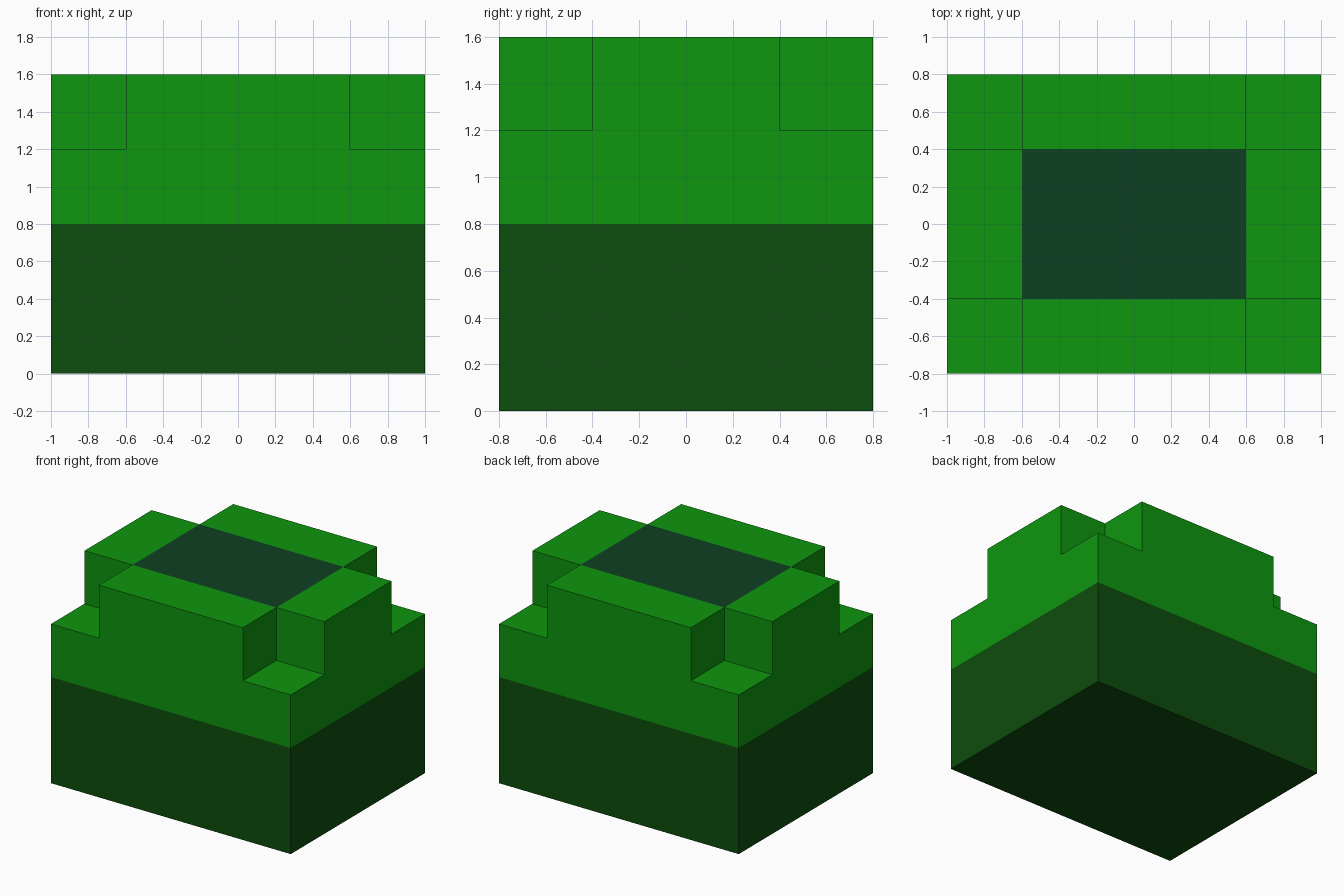
import bpy, bmesh, math
from mathutils import Vector

if "Cube" in bpy.data.objects:
    bpy.data.objects.remove(bpy.data.objects["Cube"])


def material(name, color):
    m = bpy.data.materials.new(name)
    m.diffuse_color = (*color, 1)
    m.use_nodes = True
    m.node_tree.nodes["Principled BSDF"].inputs["Base Color"].default_value = m.diffuse_color
    return m


BASE, BODY, PATCH = range(3)
materials = [
    material("dark green", (0.004, 0.074, 0.004)),
    material("bright green", (0.0044, 0.305, 0.0044)),
    material("deep teal", (0.0048, 0.0513, 0.0168)),
]

# Block with a square notch at each upper corner, starting as a plain box
bm = bmesh.new()
bmesh.ops.create_cube(bm, size=1)
for v in bm.verts:
    v.co = Vector((v.co.x * 2, v.co.y * 1.6, (v.co.z + 0.5) * 1.6))


def slice_at(axis, value):
    normal = Vector((0, 0, 0))
    normal[axis] = 1
    bmesh.ops.bisect_plane(bm, geom=bm.verts[:] + bm.edges[:] + bm.faces[:],
                           plane_co=normal * value, plane_no=normal)


for axis, value in ((0, -0.6), (0, 0.6), (1, -0.4), (1, 0.4), (2, 0.8), (2, 1.2)):
    slice_at(axis, value)


def in_corner(f):
    c = f.calc_center_median()
    return abs(c.x) > 0.6 and abs(c.y) > 0.4 and c.z > 1.2


# Notches: remove the corner faces, then add the floor and two inner walls
bmesh.ops.delete(bm, geom=[f for f in bm.faces if in_corner(f)], context='FACES')
for sx in (-1, 1):
    for sy in (-1, 1):
        xi, xo, yi, yo = sx * 0.6, sx, sy * 0.4, sy * 0.8
        for quad in (
            ((xi, yi, 1.2), (xo, yi, 1.2), (xo, yo, 1.2), (xi, yo, 1.2)),
            ((xi, yi, 1.2), (xi, yo, 1.2), (xi, yo, 1.6), (xi, yi, 1.6)),
            ((xi, yi, 1.2), (xo, yi, 1.2), (xo, yi, 1.6), (xi, yi, 1.6)),
        ):
            bm.faces.new([bm.verts.new(p) for p in quad])
bmesh.ops.remove_doubles(bm, verts=bm.verts[:], dist=0.001)
bmesh.ops.recalc_face_normals(bm, faces=bm.faces[:])

# Dark lower half, bright upper half, teal patch in the middle of the top
for f in bm.faces:
    c = f.calc_center_median()
    if c.z < 0.8:
        f.material_index = BASE
    elif c.z > 1.59 and abs(c.x) < 0.6 and abs(c.y) < 0.4:
        f.material_index = PATCH
    else:
        f.material_index = BODY

# Merge coplanar faces of one colour
bmesh.ops.dissolve_limit(bm, angle_limit=math.radians(1), verts=bm.verts[:],
                         edges=bm.edges[:], delimit={'MATERIAL'})

mesh = bpy.data.meshes.new("notched_block")
bm.to_mesh(mesh)
bm.free()
for m in materials:
    mesh.materials.append(m)
bpy.context.collection.objects.link(bpy.data.objects.new("notched_block", mesh))
